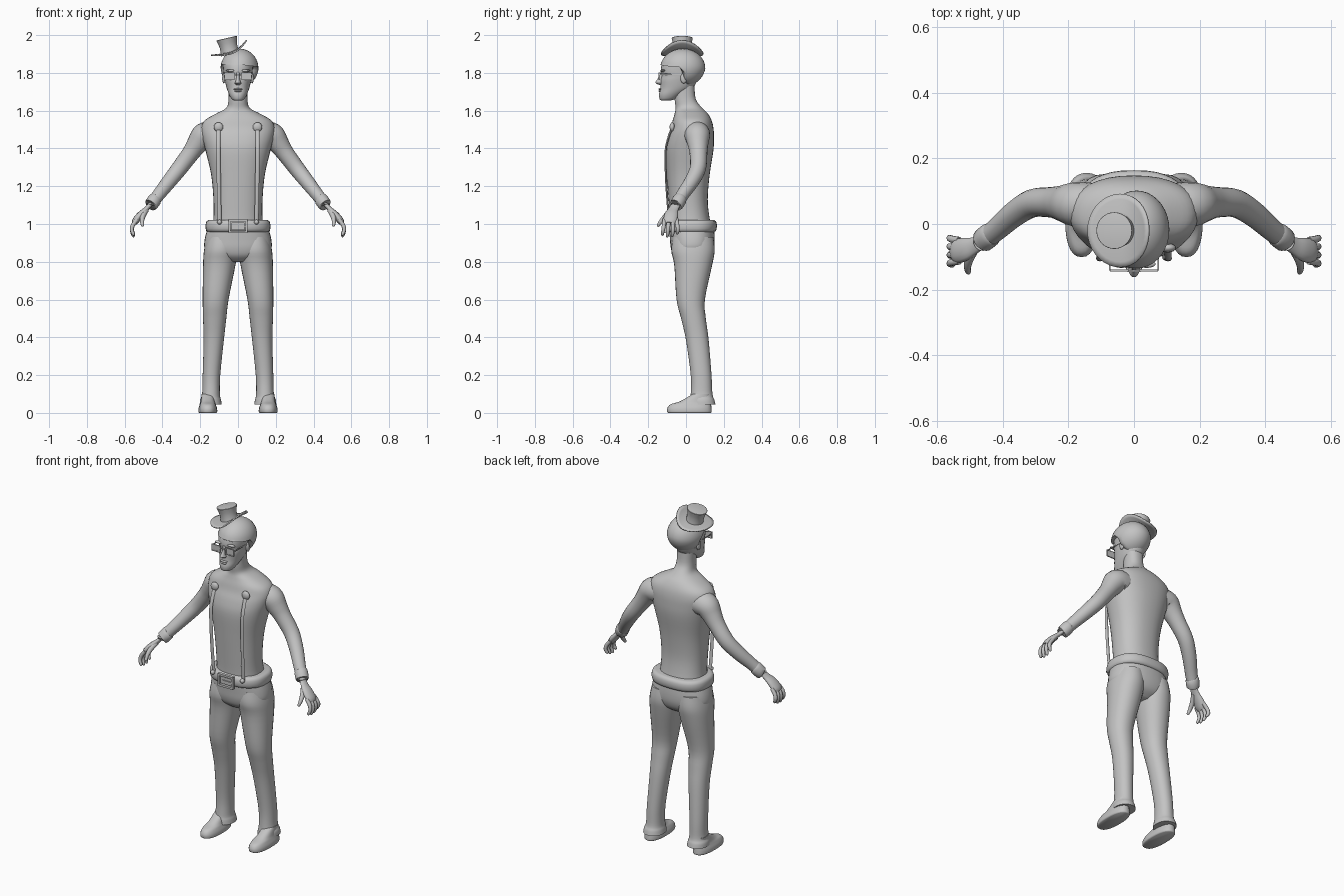
import bpy, bmesh, math
from mathutils import Vector, Matrix

grey = bpy.data.materials.new("plain_grey")
grey.diffuse_color = (0.55, 0.55, 0.55, 1)


def finish(name, bm, angle=50):
    bmesh.ops.recalc_face_normals(bm, faces=bm.faces[:])
    me = bpy.data.meshes.new(name)
    bm.to_mesh(me)
    bm.free()
    me.materials.append(grey)
    ob = bpy.data.objects.new(name, me)
    bpy.context.collection.objects.link(ob)
    bpy.ops.object.select_all(action='DESELECT')
    ob.select_set(True)
    bpy.context.view_layer.objects.active = ob
    bpy.ops.object.shade_smooth_by_angle(angle=math.radians(angle))
    return ob


def smooth_rows(rows, steps):
    """Catmull-Rom interpolation of a short list of tuples."""
    out = []
    for i in range(len(rows) - 1):
        p0, p1, p2 = rows[max(i - 1, 0)], rows[i], rows[i + 1]
        p3 = rows[min(i + 2, len(rows) - 1)]
        for s in range(steps):
            t = s / steps
            out.append(tuple(b + 0.5 * t * (c - a + t * (2*a - 5*b + 4*c - d + t * (3*(b - c) + d - a)))
                             for a, b, c, d in zip(p0, p1, p2, p3)))
    return out + [rows[-1]]


def skin(name, rings, mirror=False, angle=50):
    """Bridge rings of points and close both ends."""
    bm = bmesh.new()
    for sx in ((1, -1) if mirror else (1,)):
        vs = [[bm.verts.new((sx * p[0], p[1], p[2])) for p in r] for r in rings]
        n = len(vs[0])
        for a, b in zip(vs, vs[1:]):
            for i in range(n):
                bm.faces.new((a[i], a[(i + 1) % n], b[(i + 1) % n], b[i]))
        bm.faces.new(vs[0])
        bm.faces.new(vs[-1])
    return finish(name, bm, angle)


def body(name, rows, power=2.0, n=28, steps=4, mirror=False, angle=50):
    """Stacked oval sections: z, x min, x max, y front, y back."""
    rings = []
    for z, x0, x1, y0, y1 in smooth_rows(rows, steps):
        ring = []
        for i in range(n):
            a = 2 * math.pi * i / n
            c, s = math.cos(a), math.sin(a)
            e = 2 / power
            ring.append(((x0 + x1) / 2 + (x1 - x0) / 2 * math.copysign(abs(c) ** e, c),
                         (y0 + y1) / 2 + (y1 - y0) / 2 * math.copysign(abs(s) ** e, s), z))
        rings.append(ring)
    return skin(name, rings, mirror, angle)


def tube(name, rows, n=14, steps=4, mirror=True, flat=1.0, side=(0, 1, 0)):
    """Round sections along a path: x, y, z, radius."""
    pts = smooth_rows(rows, steps)
    rings = []
    for i, p in enumerate(pts):
        a, b = pts[max(i - 1, 0)], pts[min(i + 1, len(pts) - 1)]
        t = (Vector(b[:3]) - Vector(a[:3])).normalized()
        u = t.cross(Vector(side)).normalized()
        v = t.cross(u)
        rings.append([Vector(p[:3]) + p[3] * (math.cos(k) * u * flat + math.sin(k) * v)
                      for k in (2 * math.pi * j / n for j in range(n))])
    return skin(name, rings, mirror)


def ball(name, loc, scale, mirror=False, seg=16):
    bm = bmesh.new()
    for sx in ((1, -1) if mirror else (1,)):
        m = Matrix.Translation((sx * loc[0], loc[1], loc[2])) @ Matrix.Diagonal((*scale, 1))
        bmesh.ops.create_uvsphere(bm, u_segments=seg, v_segments=seg // 2, radius=1, matrix=m)
    return finish(name, bm)


def boxes(name, items):
    bm = bmesh.new()
    for loc, size in items:
        bmesh.ops.create_cube(bm, size=1, matrix=Matrix.Translation(loc) @ Matrix.Diagonal((*size, 1)))
    return finish(name, bm, 30)


# torso with neck
torso = [(0.97, .14, -.085, .14), (1.03, .13, -.085, .125), (1.13, .13, -.092, .115),
         (1.26, .142, -.102, .125), (1.39, .172, -.11, .145), (1.46, .19, -.098, .148),
         (1.51, .195, -.08, .145), (1.55, .175, -.07, .135), (1.585, .115, -.06, .115),
         (1.615, .062, -.055, .085), (1.66, .05, -.06, .052), (1.73, .05, -.06, .045)]
body("torso", [(z, -w, w, f, b) for z, w, f, b in torso], power=2.3, n=36)

# sleeves and cuffs
tube("sleeves", [(.13, .055, 1.475, .07), (.18, .06, 1.468, .068), (.215, .063, 1.425, .056),
                 (.25, .066, 1.375, .047), (.31, .063, 1.295, .043), (.365, .03, 1.225, .039),
                 (.42, -.018, 1.155, .034), (.455, -.045, 1.11, .032)], n=20)
tube("sleeve_cuffs", [(.435, -.03, 1.135, .033), (.44, -.033, 1.13, .037),
                      (.46, -.05, 1.102, .036), (.462, -.052, 1.10, .03)], n=20, steps=2)

# hands
tube("palms", [(.452, -.045, 1.115, .022), (.485, -.065, 1.08, .026), (.515, -.077, 1.05, .036),
               (.54, -.083, 1.02, .037), (.55, -.085, 1.003, .028)], flat=.5)
for i, name in enumerate(("index", "middle", "ring", "little")):
    y = -.113 + .021 * i
    drop = (.0, .008, .006, -.006)[i]
    tip = y * 1.25 + .02
    tube(name + "_fingers", [(.533, y, 1.025, .011), (.556, (y + tip) / 2, .995, .011),
                             (.562, tip, .968 - drop / 2, .010), (.553, tip - .004, .945 - drop, .008),
                             (.549, tip - .005, .94 - drop, .003)], n=10, steps=3)
tube("thumbs", [(.485, -.075, 1.075, .014), (.502, -.105, 1.045, .014), (.508, -.132, 1.015, .011),
                (.505, -.147, .992, .008), (.504, -.15, .987, .003)], n=10, steps=3)

# trousers: hips and flared legs
body("trouser_hips", [(.80, -.07, .07, -.03, .09), (.83, -.14, .14, -.065, .13), (.87, -.176, .176, -.08, .148),
                      (.92, -.176, .176, -.085, .152), (.98, -.16, .16, -.09, .148)], power=2.3, n=36)
body("trouser_legs", [(.93, .01, .165, -.07, .145), (.86, .004, .18, -.078, .152), (.78, .014, .185, -.062, .138),
                      (.6, .05, .187, -.05, .1), (.5, .062, .185, -.026, .105), (.385, .075, .182, 0, .12),
                      (.2, .094, .187, .025, .135), (.1, .096, .19, .025, .14), (.07, .09, .2, .02, .15),
                      (.045, .086, .203, .017, .156)], mirror=True, power=2.15)

# shoes
body("shoes", [(0, .115, .205, -.095, .132), (.006, .11, .21, -.1, .136), (.025, .111, .209, -.099, .135),
               (.045, .118, .202, -.082, .133), (.062, .123, .197, -.03, .13), (.1, .127, .193, .035, .128)],
     mirror=True, power=2.4)

# belt and buckle
belt = [(.958, .155, -.085, .145), (.963, .168, -.1, .158), (.99, .172, -.106, .164),
        (1.015, .166, -.1, .158), (1.022, .15, -.085, .142)]
body("belt", [(z, -w, w, f, b) for z, w, f, b in belt], power=2.5, n=40, steps=2)
boxes("belt_buckle", [((0, -.113, .958), (.1, .018, .012)), ((0, -.113, 1.02), (.1, .018, .012)),
                      ((-.045, -.113, .989), (.012, .018, .062)), ((.045, -.113, .989), (.012, .018, .062)),
                      ((.0, -.108, .989), (.07, .014, .04)), ((.01, -.116, .989), (.06, .01, .008))])

# suspender straps with round buttons
tube("suspender_straps", [(.103, -.074, 1.51, .011), (.104, -.098, 1.44, .011), (.104, -.108, 1.38, .011),
                          (.102, -.106, 1.25, .011), (.1, -.098, 1.12, .011), (.098, -.088, 1.01, .011)],
     n=8, flat=.5, side=(1, 0, 0))
ball("shoulder_buttons", (.103, -.073, 1.513), (.025, .014, .025), True)
ball("waist_buttons", (.098, -.098, 1.01), (.013, .014, .013), True, 12)

# head, nose, lips, brows
head = [(1.653, .016, -.128, -.09), (1.66, .032, -.139, -.06), (1.685, .047, -.143, -.02),
        (1.72, .06, -.136, .035), (1.76, .07, -.135, .06), (1.785, .074, -.129, .068), (1.81, .077, -.134, .074),
        (1.85, .079, -.126, .077), (1.89, .066, -.1, .065), (1.91, .03, -.06, .03)]
body("head", [(z, -w, w, f, b) for z, w, f, b in head], power=2.15)
body("nose", [(1.736, -.012, .012, -.142, -.11), (1.745, -.018, .018, -.16, -.11),
              (1.752, -.014, .014, -.162, -.11), (1.775, -.009, .009, -.147, -.11),
              (1.805, -.009, .009, -.135, -.11)], n=14)
ball("upper_lip", (0, -.136, 1.714), (.024, .011, .005))
ball("lower_lip", (0, -.136, 1.704), (.02, .011, .006))
ball("brows", (.038, -.122, 1.812), (.028, .012, .007), True)
ball("ears", (.075, -.012, 1.772), (.009, .018, .028), True)

# swept hair: rounded cap, short at the front and long at the nape
bm = bmesh.new()
bmesh.ops.create_uvsphere(bm, u_segments=36, v_segments=24, radius=1)
for v in bm.verts:
    x, y, z = v.co
    p = Vector((.008 + .1 * x, -.017 + .119 * y, 1.825 + .103 * z))
    t = min(max((p.y + .035) / .065, 0), 1)
    low = 1.845 - .125 * t * t * (3 - 2 * t) - .12 * max(p.x, 0) * (1 - t)
    p.z = max(p.z, low)
    if z < 0 and y > 0:
        p.y += .012 * z
    v.co = p
finish("hair", bm, 60)

# glasses
frame = []
for s in (1, -1):
    frame += [((s * .045, -.142, z), (.054, .007, .005)) for z in (1.765, 1.8)]
    frame += [((s * x, -.142, 1.7825), (.005, .007, .04)) for x in (.02, .07)]
    frame += [((s * .074, -.075, 1.793), (.004, .135, .006))]
boxes("glasses_frame", frame + [((0, -.143, 1.79), (.04, .006, .005))])
boxes("glasses_lenses", [((s * .045, -.141, 1.7825), (.048, .003, .032)) for s in (1, -1)])

# small tilted top hat
tilt = Matrix.Translation((-.043, -.02, 1.908)) @ Matrix.Rotation(math.radians(-13), 4, 'Y')
crown = [(-.01, .05), (0, .048), (.035, .047), (.065, .053), (.076, .056), (.078, .054)]
hat = body("hat_crown", [(z, -r, r, -r, r) for z, r in crown], n=32, steps=2, angle=40)
hat.data.transform(tilt)

# hat brim rolled up on one side
bm = bmesh.new()
grid = []
for r in (.3, .5, .7, .85, 1):
    row = []
    for i in range(36):
        a = 2 * math.pi * i / 36
        u, w = r * math.cos(a), r * math.sin(a)
        roll = .043 * max(u, 0) ** 2 + .008 * min(u, 0) ** 2 - .008 * w * w
        row.append(bm.verts.new(tilt @ Vector((.1 * u, .112 * w, roll))))
    grid.append(row)
for a, b in zip(grid, grid[1:]):
    for i in range(36):
        bm.faces.new((a[i], a[(i + 1) % 36], b[(i + 1) % 36], b[i]))
brim = finish("hat_brim", bm)
solid = brim.modifiers.new("thickness", 'SOLIDIFY')
solid.thickness = .007
solid.offset = 0
